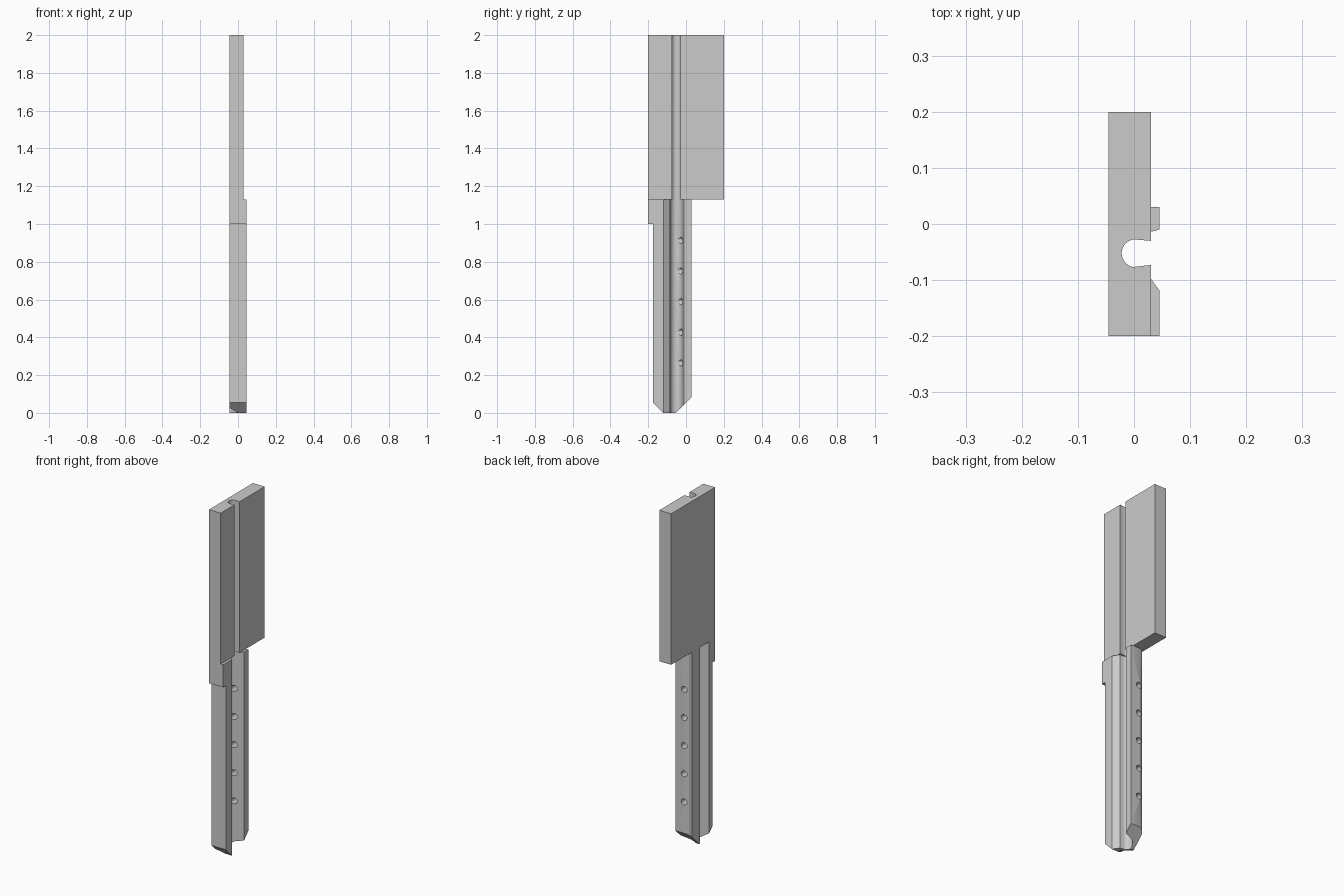
import bpy, bmesh, math
from mathutils import Vector

if "Cube" in bpy.data.objects:
    bpy.data.objects.remove(bpy.data.objects["Cube"], do_unlink=True)

grey = bpy.data.materials.new("plain_grey")
grey.use_nodes = True
colour = (0.6, 0.6, 0.6, 1)
grey.diffuse_color = colour
grey.node_tree.nodes["Principled BSDF"].inputs["Base Color"].default_value = colour

SLAB_Z, TOP_Z, SHOULDER_Z = 1.13, 2.0, 1.0


def arc(cx, cy, r, start, end, steps):
    """Points on an arc, angles in degrees."""
    angles = [math.radians(start + (end - start) * i / steps) for i in range(steps + 1)]
    return [(cx + r * math.cos(a), cy + r * math.sin(a)) for a in angles]


def prism(name, outline, z0, z1, cuts=()):
    """Extrude an x-y outline upwards, then slice off the outer side of each cut plane."""
    bm = bmesh.new()
    face = bm.faces.new([bm.verts.new((x, y, z0)) for x, y in outline])
    ext = bmesh.ops.extrude_face_region(bm, geom=[face])
    top = [v for v in ext["geom"] if isinstance(v, bmesh.types.BMVert)]
    bmesh.ops.translate(bm, verts=top, vec=(0, 0, z1 - z0))
    for point, normal in cuts:
        geom = bm.verts[:] + bm.edges[:] + bm.faces[:]
        bmesh.ops.bisect_plane(bm, geom=geom, plane_co=Vector(point),
                               plane_no=Vector(normal), clear_outer=True)
        bmesh.ops.holes_fill(bm, edges=[e for e in bm.edges if e.is_boundary], sides=0)
    bmesh.ops.recalc_face_normals(bm, faces=bm.faces[:])
    mesh = bpy.data.meshes.new(name)
    bm.to_mesh(mesh)
    bm.free()
    mesh.materials.append(grey)
    obj = bpy.data.objects.new(name, mesh)
    bpy.context.collection.objects.link(obj)
    return obj


def smooth(obj):
    bpy.ops.object.select_all(action="DESELECT")
    obj.select_set(True)
    bpy.context.view_layer.objects.active = obj
    bpy.ops.object.shade_smooth_by_angle(angle=math.radians(30))


# Wide handle slab with a round-bottomed slot open on one side
slot = [(0.03, -0.073)] + arc(0.003, -0.052, 0.025, 260, 100, 16) + [(0.03, -0.03)]
slab = prism("handle_slab", [(-0.045, -0.2), (0.03, -0.2)] + slot
             + [(0.03, 0.2), (-0.045, 0.2)], SLAB_Z, TOP_Z)

# Grooved blade: front rib, thin web, round groove and rear rib
front_rib = [(-0.045, -0.175), (0.045, -0.175), (0.045, -0.118), (0.021, -0.085)]
groove = arc(0.006, -0.052, 0.031, 265, 105, 16)
rear_rib = [(0.045, -0.01), (0.045, 0.03), (-0.015, 0.03), (-0.036, 0.022), (-0.045, 0.01)]
back_channel = [(-0.045, -0.065), (-0.02, -0.085), (0, -0.105), (0, -0.12), (-0.045, -0.147)]
blade = prism("blade", front_rib + groove + rear_rib + back_channel, 0, SLAB_Z,
              cuts=[((0, -0.12, 0), (0, -1, -1)), ((0, -0.055, 0), (0, 1, -1))])

# Row of cross holes through the rear rib
for i in range(5):
    bpy.ops.mesh.primitive_cylinder_add(vertices=24, radius=0.017, depth=0.1,
                                        location=(-0.008, 0.005, 0.265 + 0.162 * i),
                                        rotation=(math.pi / 2, 0, 0))
    cutter = bpy.context.object
    cutter.name = f"hole_cutter_{i + 1}"
    cutter.hide_render = True
    cutter.hide_viewport = True
    cutter.display_type = "WIRE"
    cut = blade.modifiers.new(f"hole_{i + 1}", "BOOLEAN")
    cut.operation = "DIFFERENCE"
    cut.solver = "EXACT"
    cut.object = cutter

# Bake the holes and remove the cutters
bpy.context.view_layer.update()
baked = bpy.data.meshes.new_from_object(blade.evaluated_get(bpy.context.evaluated_depsgraph_get()))
blade.modifiers.clear()
blade.data = baked
baked.materials.clear()
baked.materials.append(grey)
for obj in [o for o in bpy.data.objects if o.name.startswith("hole_cutter")]:
    bpy.data.objects.remove(obj, do_unlink=True)

# Stop shoulder in front of the blade, below the slab
prism("shoulder", [(-0.045, -0.2), (0.045, -0.2), (0.045, -0.175), (-0.045, -0.175)],
      SHOULDER_Z, SLAB_Z)

smooth(slab)
smooth(blade)
